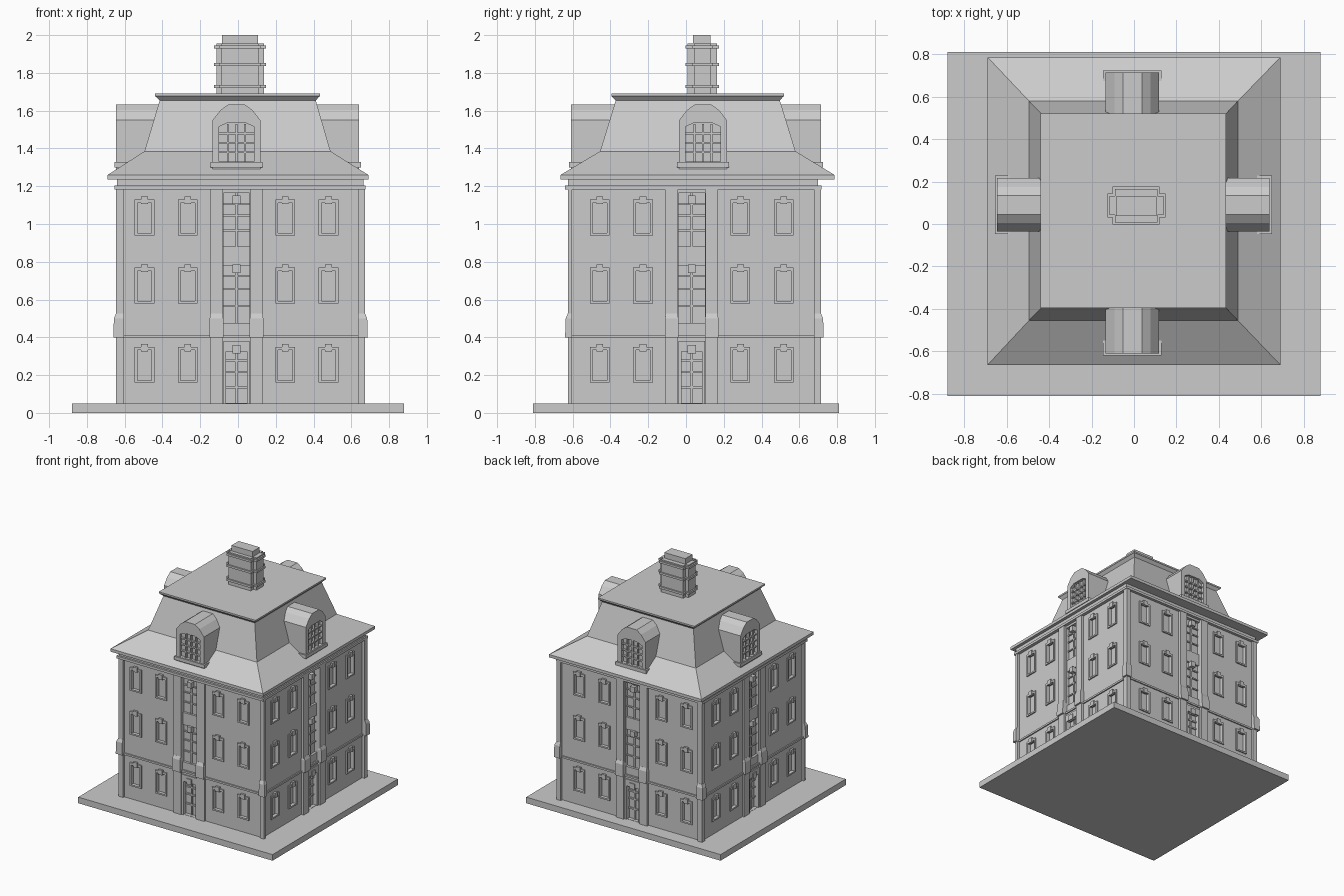
import bpy, bmesh, math
from mathutils import Matrix

ID = Matrix.Identity(4)


def finish(name, bm, m=ID):
    bmesh.ops.recalc_face_normals(bm, faces=bm.faces)
    bm.transform(m)
    me = bpy.data.meshes.new(name)
    bm.to_mesh(me)
    bm.free()
    ob = bpy.data.objects.new(name, me)
    bpy.context.collection.objects.link(ob)
    return ob


def stack(bm, rings):
    """Closed solid through equal-length rings of points."""
    rows = [[bm.verts.new(p) for p in r] for r in rings]
    n = len(rows[0])
    for a, b in zip(rows, rows[1:]):
        for i in range(n):
            j = (i + 1) % n
            bm.faces.new((a[i], a[j], b[j], b[i]))
    bm.faces.new(rows[0][::-1])
    bm.faces.new(rows[-1])


def rect(x0, x1, y0, y1, z):
    return [(x0, y0, z), (x1, y0, z), (x1, y1, z), (x0, y1, z)]


def boxes(name, items, m=ID):
    bm = bmesh.new()
    for x0, x1, y0, y1, z0, z1 in items:
        stack(bm, [rect(x0, x1, y0, y1, z0), rect(x0, x1, y0, y1, z1)])
    return finish(name, bm, m)


def loft(name, rings, m=ID):
    bm = bmesh.new()
    stack(bm, [rect(*r) for r in rings])
    return finish(name, bm, m)


def prism(bm, profile, y0, y1):
    stack(bm, [[(x, y, z) for x, z in profile] for y in (y0, y1)])


def cut(ob, cutter):
    mod = ob.modifiers.new("recess", 'BOOLEAN')
    mod.operation, mod.solver, mod.object = 'DIFFERENCE', 'EXACT', cutter
    cutter.hide_render = True
    cutter.hide_viewport = True


# Body limits and the facade frames (local x along wall, -y outward)
X0, X1, Y0, Y1 = -0.63, 0.65, -0.61, 0.695
CX, CY = -0.008, 0.03


def frame(x, y, deg):
    return Matrix.Translation((x, y, 0)) @ Matrix.Rotation(math.radians(deg), 4, 'Z')


SIDES = {"front": (frame(CX, Y0, 0), 0.015), "right": (frame(X1, CY, 90), 0.022),
         "back": (frame(CX, Y1, 180), 0.019), "left": (frame(X0, CY, 270), 0.015)}
WIN_U = (-0.487, -0.258, 0.258, 0.487)
WIN_Z = (0.16, 0.58, 0.94)

boxes("base_plinth", [(-0.88, 0.88, -0.81, 0.81, 0, 0.05)])

# Main body with recessed windows, doors and stair strips
body = boxes("main_body", [(X0, X1, Y0, Y1, 0.05, 1.24)])
for side, (m, proj) in SIDES.items():
    holes = [(u - 0.038, u + 0.038, -0.1, 0.02, z + 0.01, z + 0.175) for u in WIN_U for z in WIN_Z]
    holes += [(-0.07, 0.07, -0.1, 0.025, 0.415, 1.165), (-0.055, 0.055, -0.1, 0.03, 0.052, 0.33)]
    cut(body, boxes(side + "_recess_cutter", holes, m))

    # Window frames with keystones and sills
    parts = []
    for u in WIN_U:
        for z in WIN_Z:
            for s in (-1, 1):
                a, b = sorted((u + s * 0.038, u + s * 0.052))
                parts.append((a, b, -0.01, 0.01, z, z + 0.19))
            parts += [(u - 0.038, u + 0.038, -0.01, 0.01, z + 0.172, z + 0.19),
                      (u - 0.038, u + 0.038, -0.01, 0.01, z, z + 0.012),
                      (u - 0.018, u + 0.018, -0.016, 0.005, z + 0.165, z + 0.205)]
    boxes(side + "_window_frames", parts, m)

    # Pilasters flanking the centre bay, and their sloped pedestals
    boxes(side + "_centre_pilasters", [(s - 0.034, s + 0.034, -proj, 0.01, 0.05, 1.19)
                                       for s in (-0.106, 0.106)], m)
    for s in (-0.106, 0.106):
        loft(side + "_pilaster_pedestal", [(s - 0.036, s + 0.036, -proj - 0.015, 0, 0.40),
                                           (s - 0.036, s + 0.036, -proj - 0.012, 0, 0.50),
                                           (s - 0.030, s + 0.030, -proj - 0.001, 0, 0.525)], m)

    # Door surround and panels
    boxes(side + "_door_surround", [(-0.07, -0.055, -0.008, 0.02, 0.05, 0.38),
                                    (0.055, 0.07, -0.008, 0.02, 0.05, 0.38),
                                    (-0.055, 0.055, -0.008, 0.02, 0.325, 0.38),
                                    (-0.022, 0.022, -0.016, 0.01, 0.315, 0.36)], m)
    boxes(side + "_door_bars", [(-0.006, 0.006, 0.02, 0.035, 0.05, 0.33)] +
          [(-0.055, 0.055, 0.02, 0.035, z, z + 0.012) for z in (0.13, 0.21, 0.27)], m)

    # Stair strip: balustrade, spandrel, glazing bars, keystones
    strip = [(-0.07, 0.07, 0.005, 0.03, 0.415, 0.477), (-0.07, 0.07, 0.008, 0.03, 0.78, 0.88),
             (-0.006, 0.006, 0.015, 0.03, 0.477, 1.165)]
    strip += [(-0.07, 0.07, 0.015, 0.03, z, z + 0.01) for z in (0.56, 0.65, 0.72, 0.96, 1.04, 1.1)]
    strip += [(-0.02, 0.02, -0.012, 0.03, z, z + 0.045) for z in (0.74, 1.105)]
    boxes(side + "_stair_window", strip, m)

# Corner posts with pedestals
for cx0, cx1, ox in ((-0.645, -0.603, -1), (0.635, 0.672, 1)):
    for cy0, cy1, oy in ((-0.625, -0.603, -1), (0.677, 0.714, 1)):
        boxes("corner_post", [(cx0, cx1, cy0, cy1, 0.05, 1.19)])

        def grow(k, z):
            return (cx0 - k * (ox < 0), cx1 + k * (ox > 0), cy0 - k * (oy < 0), cy1 + k * (oy > 0), z)
        loft("corner_pedestal", [grow(0.015, 0.40), grow(0.012, 0.50), grow(0.001, 0.525)])

# String course and cornices
boxes("string_course", [(X0 - 0.01, X1 + 0.01, Y0 - 0.01, Y1 + 0.01, 0.398, 0.413)])
boxes("cornice", [(-0.653, 0.676, -0.641, 0.718, 1.183, 1.203),
                  (-0.64, 0.665, -0.625, 0.70, 1.203, 1.24)])

# Mansard roof and flat deck
loft("mansard_roof", [(-0.69, 0.69, -0.664, 0.786, 1.236), (-0.69, 0.69, -0.664, 0.786, 1.26),
                      (-0.495, 0.49, -0.455, 0.58, 1.385), (-0.413, 0.41, -0.37, 0.495, 1.66)])
loft("roof_deck", [(-0.413, 0.41, -0.37, 0.495, 1.652), (-0.435, 0.43, -0.392, 0.515, 1.675),
                   (-0.44, 0.435, -0.395, 0.52, 1.677), (-0.44, 0.435, -0.395, 0.52, 1.69)])

# Dormers
HALF = [(0.126, 1.28), (0.126, 1.55), (0.085, 1.603), (0.045, 1.632)]
ARCH = [(0.092, 1.33), (0.092, 1.515), (0.05, 1.535)]


def mirror(h):
    return h + [(-x, z) for x, z in reversed(h)]


for side, m in {"front": frame(-0.008, -0.61, 0), "right": frame(0.64, 0.09, 90),
                "back": frame(-0.008, 0.715, 180), "left": frame(-0.645, 0.09, 270)}.items():
    bm = bmesh.new()
    prism(bm, mirror(HALF), 0, 0.27)
    dormer = finish(side + "_dormer", bm, m)
    bm = bmesh.new()
    prism(bm, mirror(ARCH), -0.1, 0.025)
    cut(dormer, finish(side + "_dormer_cutter", bm, m))
    boxes(side + "_dormer_bars",
          [(u - 0.005, u + 0.005, 0.008, 0.03, 1.33, 1.53) for u in (-0.046, 0, 0.046)] +
          [(-0.092, 0.092, 0.008, 0.03, z, z + 0.01) for z in (1.375, 1.425, 1.475)], m)
    boxes(side + "_dormer_sill", [(-0.138, 0.138, -0.01, 0.07, 1.30, 1.328)], m)

# Chimney: cross-shaped stack, three bands and a cap
CROSS = [(-0.115, 0.138, 0.042, 0.132), (-0.09, 0.11, 0.008, 0.165)]
boxes("chimney_stack", [c + (1.68, 1.955) for c in CROSS])
boxes("chimney_bands", [(a - 0.011, b + 0.011, c - 0.011, d + 0.011, z, z + 0.017)
                        for a, b, c, d in CROSS for z in (1.72, 1.836, 1.928)])
boxes("chimney_cap", [(-0.085, 0.105, 0.037, 0.13, 1.95, 2.0)])
